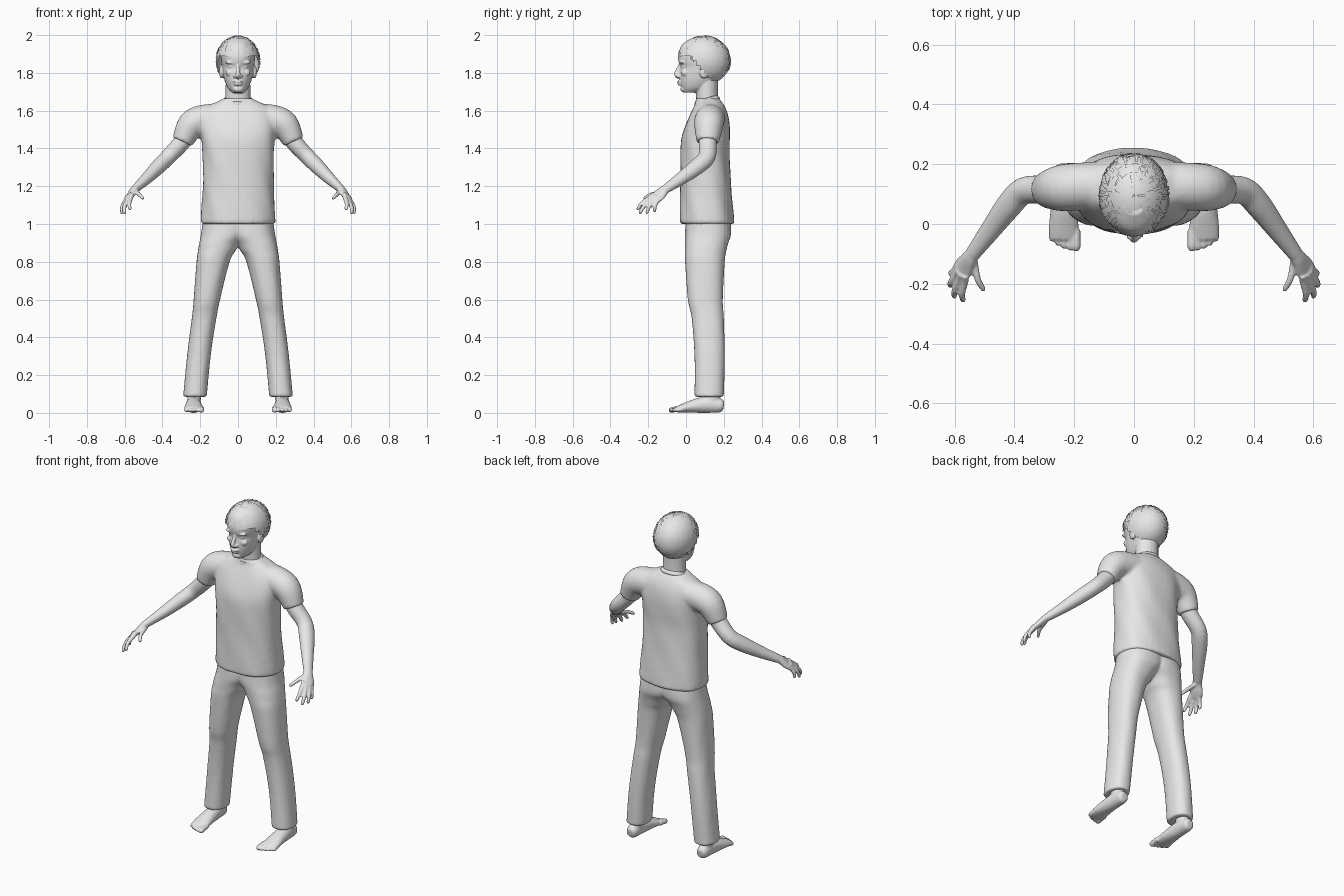
import bpy, bmesh, math, random
from mathutils import Vector, Matrix

if "Cube" in bpy.data.objects:
    bpy.data.objects.remove(bpy.data.objects["Cube"])
random.seed(4)

grey = bpy.data.materials.new("plain_grey")
grey.use_nodes = True
grey.diffuse_color = (.8, .8, .8, 1)
grey.node_tree.nodes["Principled BSDF"].inputs["Base Color"].default_value = (.8, .8, .8, 1)


def skin_rings(bm, rings):
    """Bridge successive vertex rings and close both ends."""
    loops = [[bm.verts.new(p) for p in ring] for ring in rings]
    count = len(loops[0])
    for low, high in zip(loops, loops[1:]):
        for i in range(count):
            j = (i + 1) % count
            bm.faces.new((low[i], low[j], high[j], high[i]))
    bm.faces.new(loops[0])
    bm.faces.new(loops[-1])


def smooth_stations(rows, steps=4):
    """Catmull-Rom interpolation between rows of numbers."""
    out = []
    for i in range(len(rows) - 1):
        a, b, c, d = (rows[max(0, min(len(rows) - 1, i + k))] for k in (-1, 0, 1, 2))
        for s in range(steps):
            t = s / steps
            out.append([q + t / 2 * (r - p + t * (2 * p - 5 * q + 4 * r - e + t * (3 * (q - r) + e - p)))
                        for p, q, r, e in zip(a, b, c, d)])
    return out + [list(rows[-1])]


def stack(bm, rows, power=2.3, folds=0, sides=40):
    """Horizontal rounded sections, each given as height, x range, y range."""
    rings = []
    for z, left, right, front, back in smooth_stations(rows):
        ring = []
        for i in range(sides):
            angle = math.tau * i / sides
            c, s = math.cos(angle), math.sin(angle)
            u = math.copysign(abs(c) ** (2 / power), c)
            v = math.copysign(abs(s) ** (2 / power), s)
            swell = 1 + folds * math.sin(5 * angle + 14 * z) * math.sin(9 * z + 2 * angle)
            ring.append(((left + right) / 2 + u * swell * (right - left) / 2,
                         (front + back) / 2 + v * swell * (back - front) / 2, z))
        rings.append(ring)
    skin_rings(bm, rings)


def limb(bm, rows, across=(1, 0, 0), sides=20):
    """Tube through points, each with a half-width and a half-depth."""
    rows = smooth_stations(rows)
    points = [Vector(r[:3]) for r in rows]
    rings = []
    for k, (x, y, z, wide, deep) in enumerate(rows):
        ahead = (points[min(k + 1, len(points) - 1)] - points[max(k - 1, 0)]).normalized()
        u = Vector(across)
        u = (u - ahead * u.dot(ahead)).normalized()
        v = ahead.cross(u)
        rings.append([points[k] + u * wide * math.cos(math.tau * i / sides)
                      + v * deep * math.sin(math.tau * i / sides) for i in range(sides)])
    skin_rings(bm, rings)


def blob(bm, centre, size):
    matrix = Matrix.Translation(centre) @ Matrix.Diagonal((*size, 1))
    bmesh.ops.create_uvsphere(bm, u_segments=20, v_segments=12, radius=1, matrix=matrix)


def finish(bm, name, voxel=None, mirror=False, relax=3):
    """Make the object; fuse its overlapping volumes into one smooth skin."""
    bmesh.ops.recalc_face_normals(bm, faces=bm.faces)
    mesh = bpy.data.meshes.new(name)
    bm.to_mesh(mesh)
    bm.free()
    mesh.materials.append(grey)
    obj = bpy.data.objects.new(name, mesh)
    bpy.context.collection.objects.link(obj)
    for face in mesh.polygons:
        face.use_smooth = True
    if mirror:
        obj.modifiers.new("Mirror", "MIRROR").use_mirror_merge = False
    if voxel:
        fuse = obj.modifiers.new("Fuse", "REMESH")
        fuse.mode = "VOXEL"
        fuse.voxel_size = voxel
        fuse.use_smooth_shade = True
        soften = obj.modifiers.new("Soften", "SMOOTH")
        soften.factor = .5
        soften.iterations = relax
    return obj


# Shirt: body, shoulders and short sleeves
bm = bmesh.new()
body = [(1, .195, -.03, .255), (1.03, .197, -.033, .255), (1.2, .188, -.03, .24),
        (1.35, .188, -.03, .23), (1.45, .195, -.025, .232), (1.52, .205, -.005, .23),
        (1.58, .2, .02, .22), (1.62, .165, .04, .205), (1.645, .115, .05, .19), (1.665, .075, .05, .175)]
stack(bm, [(z, -w, w, front, back) for z, w, front, back in body], 2.4, folds=.02)
for side in (-1, 1):
    limb(bm, [(side * x, y, z, wide, deep) for x, y, z, wide, deep in
              [(.08, .13, 1.56, .08, .08), (.19, .125, 1.55, .08, .08),
               (.25, .12, 1.52, .077, .075), (.295, .115, 1.435, .06, .056)]], (0, 1, 0))
finish(bm, "shirt", .009, relax=4)

# Collar band, lower at the front
bm = bmesh.new()
tilt = Matrix.Translation((0, .11, 1.655)) @ Matrix.Rotation(.3, 4, "X")
rings = []
for height, radius in ((-.014, .082), (-.004, .081), (.008, .075), (.012, .07), (-.014, .07)):
    rings.append([tilt @ Vector((radius * math.cos(math.tau * i / 40),
                                 .85 * radius * math.sin(math.tau * i / 40), height)) for i in range(40)])
skin_rings(bm, rings)
finish(bm, "collar")

# Trousers
bm = bmesh.new()
stack(bm, [(1.03, -.08, .185, 0, .235), (.95, -.06, .195, -.005, .24), (.9, -.012, .205, -.005, .225),
           (.86, .012, .212, -.005, .215), (.8, .045, .22, -.005, .205), (.6, .095, .235, .01, .195),
           (.5, .115, .245, .03, .2), (.3, .145, .27, .045, .205), (.085, .165, .29, .045, .2)],
      2.3, folds=.008)
finish(bm, "trousers", .009, mirror=True)

# Arms, palms and fingers
bm = bmesh.new()
limb(bm, [(.25, .12, 1.51, .05, .05), (.3, .115, 1.43, .048, .046), (.37, .11, 1.355, .046, .042),
          (.42, .06, 1.305, .045, .04), (.48, -.02, 1.245, .036, .032), (.54, -.1, 1.19, .027, .022)], (0, 1, 0))
limb(bm, [(.53, -.085, 1.2, .024, .022), (.55, -.115, 1.18, .028, .02),
          (.57, -.145, 1.15, .038, .017), (.587, -.175, 1.128, .036, .013)], (-.5, -.75, .3))
fingers = [((.566, -.192, 1.14), (.573, -.26, 1.075)), ((.583, -.185, 1.13), (.603, -.247, 1.055)),
           ((.594, -.168, 1.125), (.617, -.21, 1.055)), ((.594, -.15, 1.125), (.613, -.168, 1.065)),
           ((.535, -.125, 1.17), (.503, -.225, 1.135))]
for base, tip in fingers:
    base, tip = Vector(base), Vector(tip)
    root = base.lerp(tip, -.3)
    bend = base.lerp(tip, .55) + Vector((.006, -.004, .005))
    limb(bm, [(*root, .012, .012), (*base, .012, .012), (*bend, .011, .011),
              (*base.lerp(tip, .92), .009, .009), (*tip, .005, .005)], (0, 0, 1), 12)
finish(bm, "arms_and_hands", .005, mirror=True, relax=2)

# Bare feet with toes
bm = bmesh.new()
limb(bm, [(.235, .2, .036, .018, .018), (.235, .185, .038, .032, .035), (.235, .12, .044, .038, .044),
          (.235, .05, .037, .044, .037), (.235, -.01, .026, .05, .025), (.235, -.05, .018, .047, .016)])
limb(bm, [(.235, .14, .03, .034, .045), (.232, .138, .09, .037, .042), (.23, .13, .16, .042, .045)])
for i in range(5):
    x, tip, thick = .194 + .02 * i, -.078 + .002 * i * i, .015 if i == 0 else .011
    limb(bm, [(x, -.02, .022, thick, thick), (x, tip + .025, .02, thick, thick),
              (x, tip, .015, thick, thick), (x, tip - .013, .014, thick / 2, thick / 2)], sides=12)
finish(bm, "feet", .005, mirror=True, relax=2)

# Head, neck and face
bm = bmesh.new()
skull = [(1.695, .03, -.012, .06), (1.72, .054, -.024, .12), (1.76, .071, -.033, .17),
         (1.8, .08, -.034, .2), (1.83, .084, -.03, .21), (1.86, .088, -.04, .215),
         (1.9, .09, -.04, .215), (1.95, .075, -.02, .19), (1.985, .04, .03, .13)]
stack(bm, [(z, -w, w, front, back) for z, w, front, back in skull], 2.2)
limb(bm, [(0, .12, 1.58, .075, .065), (0, .112, 1.66, .067, .058), (0, .11, 1.77, .065, .06)])
limb(bm, [(0, -.026, 1.845, .009, .01), (0, -.042, 1.815, .01, .012),
          (0, -.05, 1.79, .014, .013), (0, -.038, 1.777, .012, .01)])
blob(bm, (0, -.036, 1.754), (.027, .011, .007))
blob(bm, (0, -.034, 1.741), (.023, .011, .008))
blob(bm, (0, -.014, 1.715), (.028, .016, .018))
for side in (-1, 1):
    blob(bm, (side * .035, -.021, 1.855), (.034, .014, .009))
    blob(bm, (side * .035, -.009, 1.833), (.018, .015, .01))
    blob(bm, (side * .016, -.04, 1.783), (.009, .012, .009))
    blob(bm, (side * .04, -.005, 1.8), (.026, .02, .02))
    blob(bm, (side * .088, .095, 1.805), (.012, .025, .035))
finish(bm, "head", .0045, relax=2)


# Hair: a cap cut along the hairline, covered with thin raised locks
def hair_point(polar, turn, lift=1.0):
    return Vector((.117 * lift * math.sin(polar) * math.cos(turn),
                   .095 + .141 * lift * math.sin(polar) * math.sin(turn),
                   1.865 + .131 * lift * math.cos(polar)))


def hairline(y):
    return 1.89 - .13 * max(0, min(1, (y - .02) / .11))


bm = bmesh.new()
bmesh.ops.create_uvsphere(bm, u_segments=40, v_segments=32, radius=1,
                          matrix=Matrix.Translation((0, .095, 1.865)) @ Matrix.Diagonal((.115, .139, .129, 1)))
below = [f for f in bm.faces if f.calc_center_median().z < hairline(f.calc_center_median().y)]
bmesh.ops.delete(bm, geom=below, context="FACES")
finish(bm, "hair_cap")

bm = bmesh.new()
for lock in range(420):
    polar, turn = math.acos(random.uniform(-.65, 1)), random.uniform(0, math.tau)
    middle = hair_point(polar, turn)
    if middle.z < hairline(middle.y) + .01:
        continue
    downward = random.random() < .7
    length, half, lift = random.uniform(.25, .5), .045, random.uniform(.995, 1.025)
    spread = 1 / max(.3, math.sin(polar))
    edges = []
    for k in range(5):
        step = length * (k / 4 - .5)
        width = half * (1 - .5 * k / 4)
        pair = []
        for w in (-width, width):
            a, b = (step, w) if downward else (w, step)
            pair.append(bm.verts.new(hair_point(polar + a, turn + b * spread, lift)))
        edges.append(pair)
    for p, q in zip(edges, edges[1:]):
        bm.faces.new((p[0], p[1], q[1], q[0]))
finish(bm, "hair_locks")
